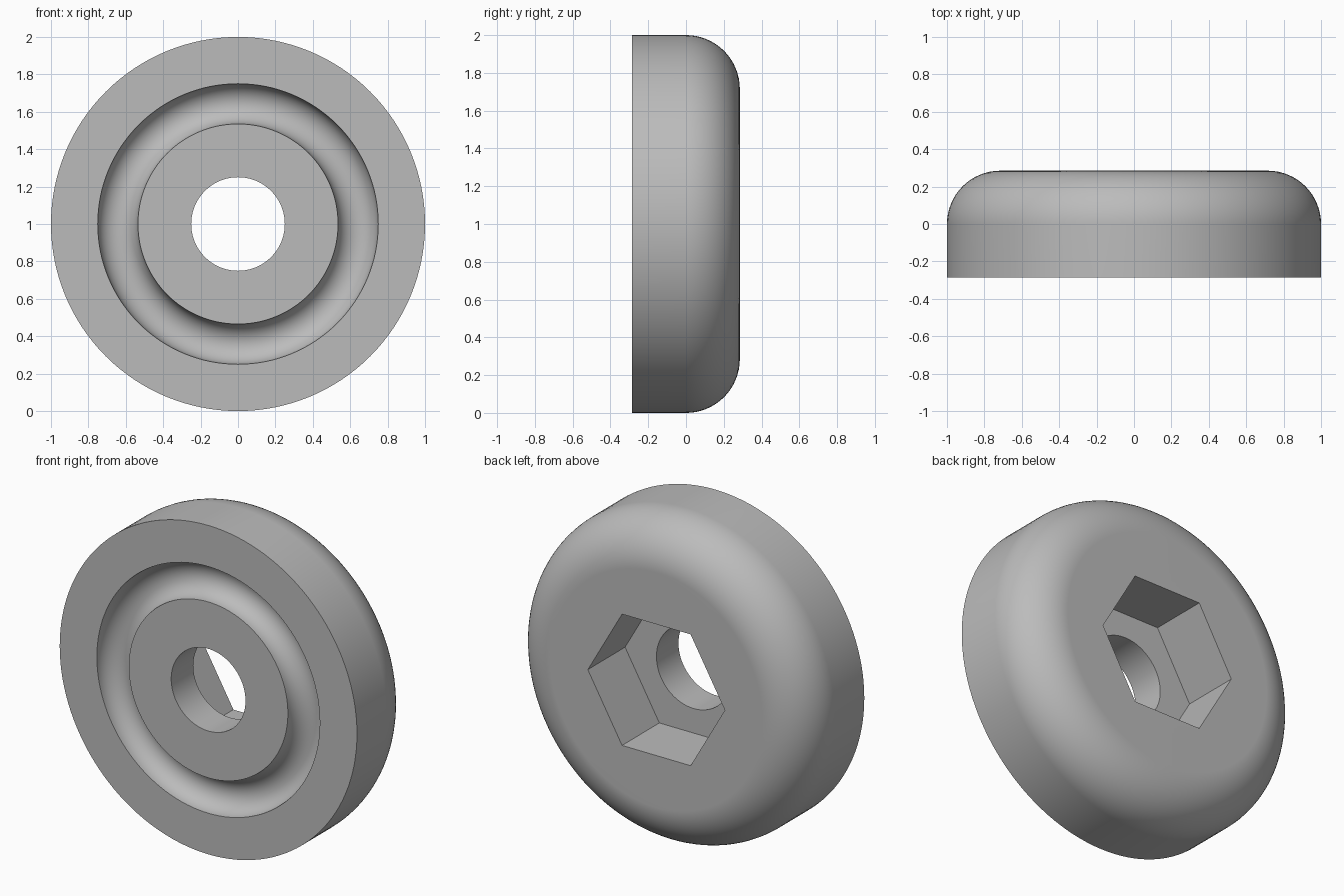
import bpy
import bmesh
from math import pi, sin, cos, radians
from mathutils import Vector, Matrix

if "Cube" in bpy.data.objects:
    bpy.data.objects.remove(bpy.data.objects["Cube"], do_unlink=True)

SEGMENTS = 128
HALF = 0.285            # half thickness, also the rear edge radius
BORE = 0.25
GROOVE_IN, GROOVE_OUT = 0.535, 0.75
HEX_RADIUS, HEX_FLOOR = 0.461, -0.073
CENTRE = Vector((0, 0, 1))

# Plain grey material
grey = bpy.data.materials.new("plain grey")
grey.use_nodes = True
colour = (0.5, 0.5, 0.5, 1)
grey.diffuse_color = colour
grey.node_tree.nodes["Principled BSDF"].inputs["Base Color"].default_value = colour


def add_object(name, bm):
    mesh = bpy.data.meshes.new(name)
    bmesh.ops.recalc_face_normals(bm, faces=bm.faces)
    bm.to_mesh(mesh)
    bm.free()
    obj = bpy.data.objects.new(name, mesh)
    bpy.context.collection.objects.link(obj)
    mesh.materials.append(grey)
    return obj


def arc(r, y, radius, start, end, steps):
    angles = [radians(start + (end - start) * i / steps) for i in range(steps + 1)]
    return [(r + radius * cos(a), y + radius * sin(a)) for a in angles]


# Section of the wheel as (radius, depth): bore, ring groove, rounded rear edge
groove_radius = (GROOVE_OUT - GROOVE_IN) / 2
profile = [(BORE, -HALF)]
profile += arc((GROOVE_IN + GROOVE_OUT) / 2, -HALF, groove_radius, 180, 0, 20)
profile += [(1, -HALF)]
profile += arc(1 - HALF, 0, HALF, 0, 90, 16)
profile += [(BORE, HALF)]

# Wheel body, turned around the y axis
bm = bmesh.new()
rings = []
for i in range(SEGMENTS):
    a = 2 * pi * i / SEGMENTS
    rings.append([bm.verts.new(CENTRE + Vector((r * cos(a), y, r * sin(a))))
                  for r, y in profile])
for i, ring in enumerate(rings):
    following = rings[(i + 1) % SEGMENTS]
    for j in range(len(profile)):
        k = (j + 1) % len(profile)
        bm.faces.new((ring[j], ring[k], following[k], following[j]))
body = add_object("wheel_body", bm)

# Hexagonal socket, open at the rear
bm = bmesh.new()
depth = 0.6
bmesh.ops.create_cone(bm, cap_ends=True, segments=6, radius1=HEX_RADIUS,
                      radius2=HEX_RADIUS, depth=depth)
corner = max(bm.verts, key=lambda v: v.co.x).co
turn = 0 if abs(corner.y) < 0.01 else pi / 6
bmesh.ops.transform(bm, verts=bm.verts, matrix=(
    Matrix.Translation(CENTRE + Vector((0, HEX_FLOOR + depth / 2, 0)))
    @ Matrix.Rotation(pi / 2, 4, "X") @ Matrix.Rotation(turn, 4, "Z")))
cutter = add_object("socket_cutter", bm)
cutter.hide_render = True

cut = body.modifiers.new("hex socket", "BOOLEAN")
cut.operation = "DIFFERENCE"
cut.solver = "EXACT"
cut.object = cutter
bpy.ops.object.select_all(action="DESELECT")
body.select_set(True)
bpy.context.view_layer.objects.active = body
bpy.ops.object.modifier_apply(modifier=cut.name)
bpy.data.objects.remove(cutter, do_unlink=True)

# Smooth curves with crisp edges and even flat faces
bpy.ops.object.shade_smooth_by_angle(angle=radians(30))
weighted = body.modifiers.new("even shading", "WEIGHTED_NORMAL")
weighted.keep_sharp = True
